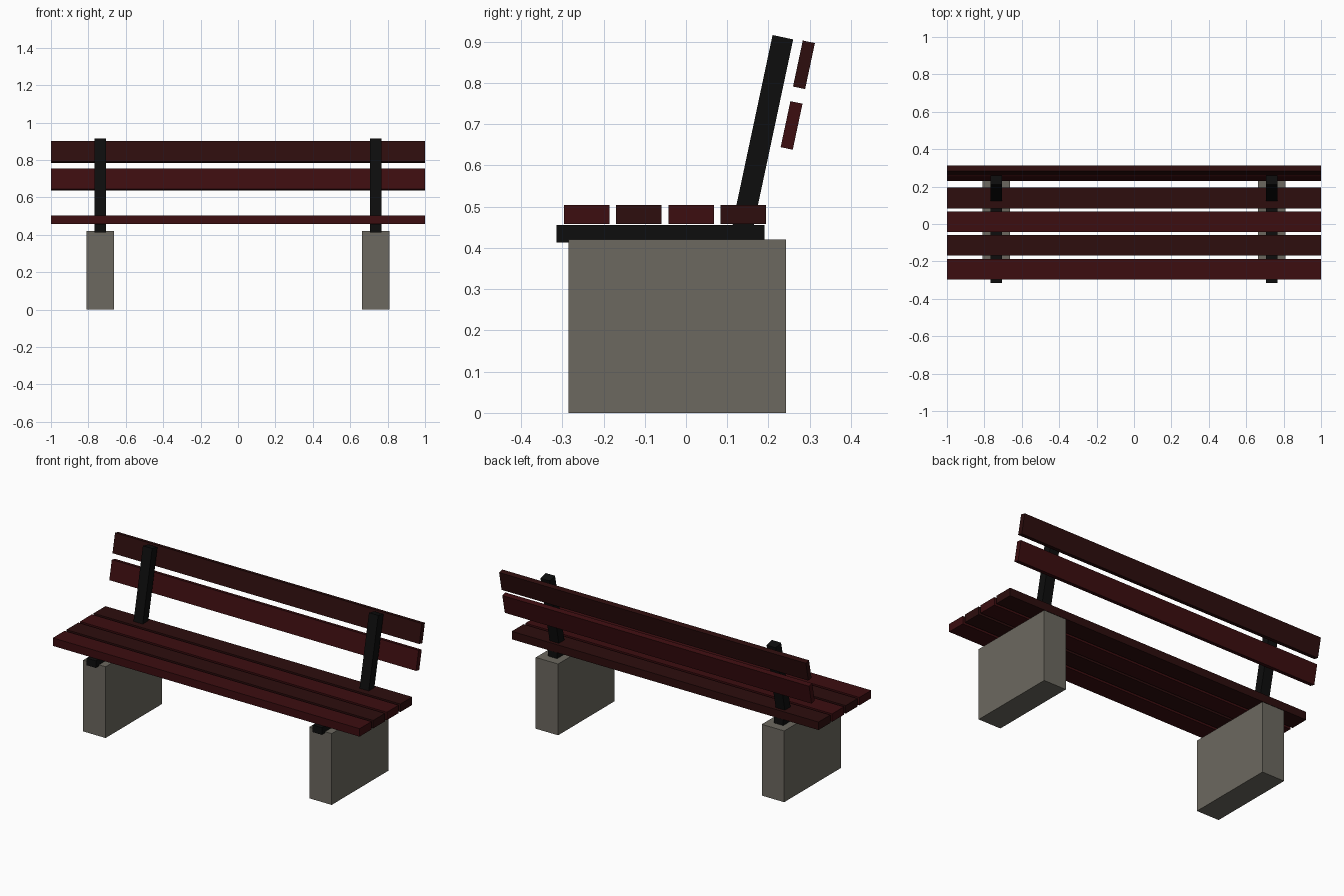
import bpy
import math

cube = bpy.data.objects.get("Cube")
if cube:
    bpy.data.objects.remove(cube, do_unlink=True)


def material(name, color):
    mat = bpy.data.materials.new(name)
    mat.use_nodes = True
    mat.diffuse_color = (*color, 1)
    bsdf = mat.node_tree.nodes["Principled BSDF"]
    bsdf.inputs["Base Color"].default_value = (*color, 1)
    bsdf.inputs["Roughness"].default_value = 0.8
    return mat


red_wood = material("red wood", (0.045, 0.004, 0.005))
dark_wood = material("dark red wood", (0.026, 0.004, 0.004))
black_metal = material("black metal", (0.004, 0.004, 0.004))
concrete = material("concrete", (0.15, 0.14, 0.115))


def box(name, center, size, mat, tilt=0.0):
    """Flat-sided block, leaning backwards by tilt."""
    bpy.ops.mesh.primitive_cube_add(size=1, location=center)
    obj = bpy.context.object
    obj.name = name
    obj.scale = size
    bpy.ops.object.transform_apply(location=False, rotation=False, scale=True)
    obj.rotation_euler.x = -tilt
    obj.data.materials.append(mat)
    return obj


LEAN = math.radians(12)

# Concrete legs, seat bearers and leaning posts on both sides
for side, x in (("left", 0.737), ("right", -0.737)):
    box(f"{side}_leg", (x, -0.021, 0.21), (0.146, 0.527, 0.42), concrete)
    box(f"{side}_seat_bearer", (x, -0.062, 0.434), (0.06, 0.505, 0.042), black_metal)
    box(f"{side}_back_post", (x, 0.186, 0.681), (0.06, 0.051, 0.47), black_metal, LEAN)

# Four seat slats in alternating wood tones
for i in range(4):
    box(f"seat_slat_{i + 1}", (0, -0.241 + i * 0.1267, 0.481), (2, 0.11, 0.047),
        (red_wood, dark_wood)[i % 2])

# Two backrest boards behind the posts
box("lower_back_board", (0, 0.256, 0.697), (2, 0.03, 0.114), red_wood, LEAN)
box("upper_back_board", (0, 0.286, 0.844), (2, 0.03, 0.114), dark_wood, LEAN)
